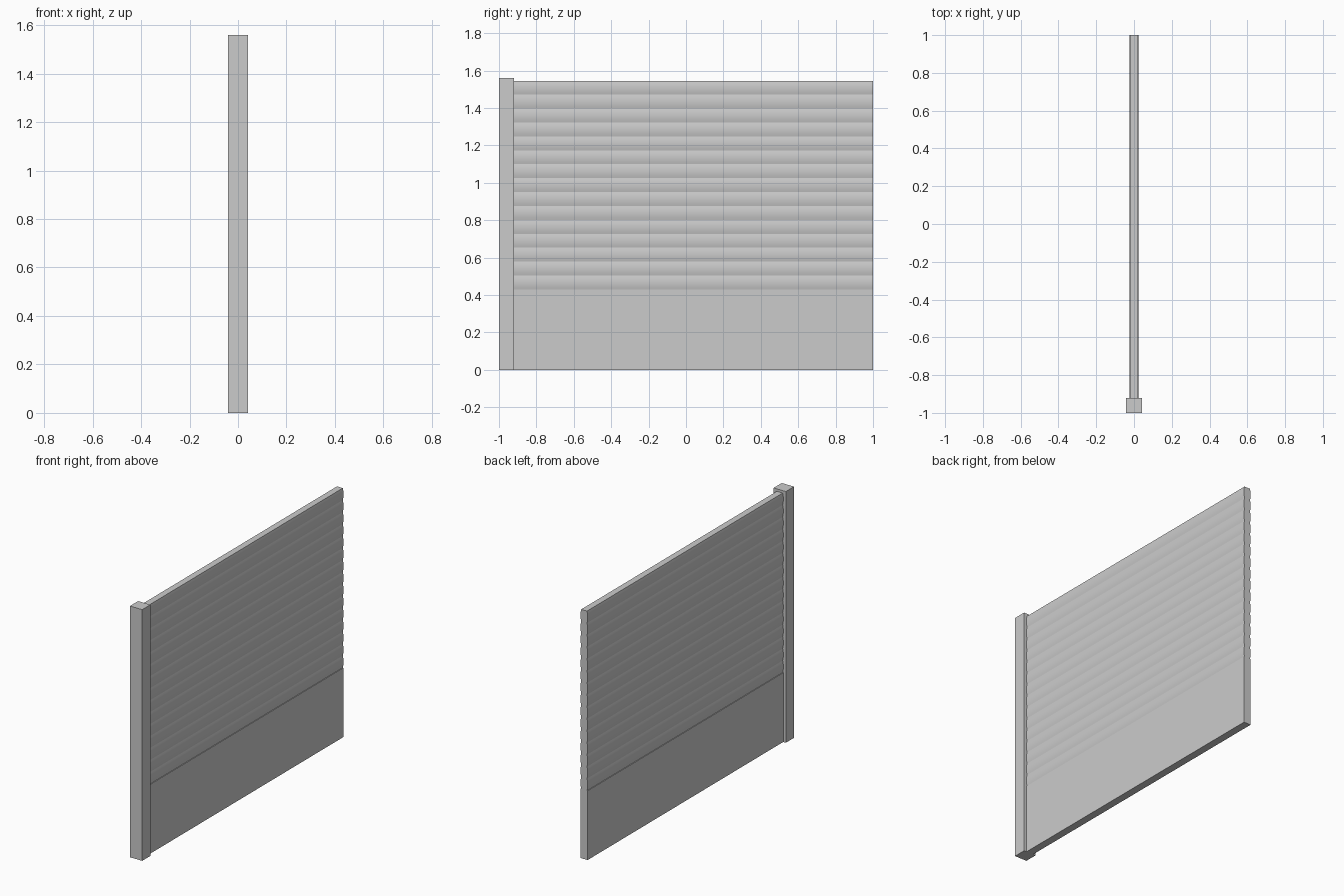
import bpy, bmesh, math

cube = bpy.data.objects.get("Cube")
if cube:
    bpy.data.objects.remove(cube, do_unlink=True)

grey = bpy.data.materials.new("plain grey")
grey.use_nodes = True
colour = (0.6, 0.6, 0.6, 1)
grey.diffuse_color = colour
grey.node_tree.nodes["Principled BSDF"].inputs["Base Color"].default_value = colour


def extrude_profile(name, points, y0, y1):
    """Sweep a closed x-z outline along y."""
    bm = bmesh.new()
    face = bm.faces.new([bm.verts.new((x, y0, z)) for x, z in points])
    swept = bmesh.ops.extrude_face_region(bm, geom=[face])
    verts = [v for v in swept["geom"] if isinstance(v, bmesh.types.BMVert)]
    bmesh.ops.translate(bm, vec=(0, y1 - y0, 0), verts=verts)
    bmesh.ops.recalc_face_normals(bm, faces=bm.faces)
    mesh = bpy.data.meshes.new(name)
    bm.to_mesh(mesh)
    bm.free()
    mesh.materials.append(grey)
    obj = bpy.data.objects.new(name, mesh)
    bpy.context.collection.objects.link(obj)
    return obj


def box_outline(half, z0, z1):
    return [(-half, z0), (half, z0), (half, z1), (-half, z1)]


POST_BACK = -0.92
BASE_TOP, WALL_TOP = 0.43, 1.545
BOARDS, STEPS = 15, 6
HALF, GROOVE = 0.025, 0.005
pitch = (WALL_TOP - BASE_TOP) / BOARDS

# Square end post
extrude_profile("end_post", box_outline(0.042, 0, 1.56), -1, POST_BACK)

# Plain lower panel
extrude_profile("base_panel", box_outline(HALF - 0.001, 0, BASE_TOP), POST_BACK, 1)

# Stacked boards with gently rounded faces and grooves between
for i in range(BOARDS):
    z0 = BASE_TOP + i * pitch
    side = [(HALF - GROOVE * (2 * k / STEPS - 1) ** 2, z0 + pitch * k / STEPS)
            for k in range(STEPS + 1)]
    outline = side + [(-x, z) for x, z in reversed(side)]
    board = extrude_profile(f"board_{i + 1}", outline, POST_BACK, 1)
    bpy.ops.object.select_all(action="DESELECT")
    board.select_set(True)
    bpy.context.view_layer.objects.active = board
    bpy.ops.object.shade_smooth_by_angle(angle=math.radians(30))
